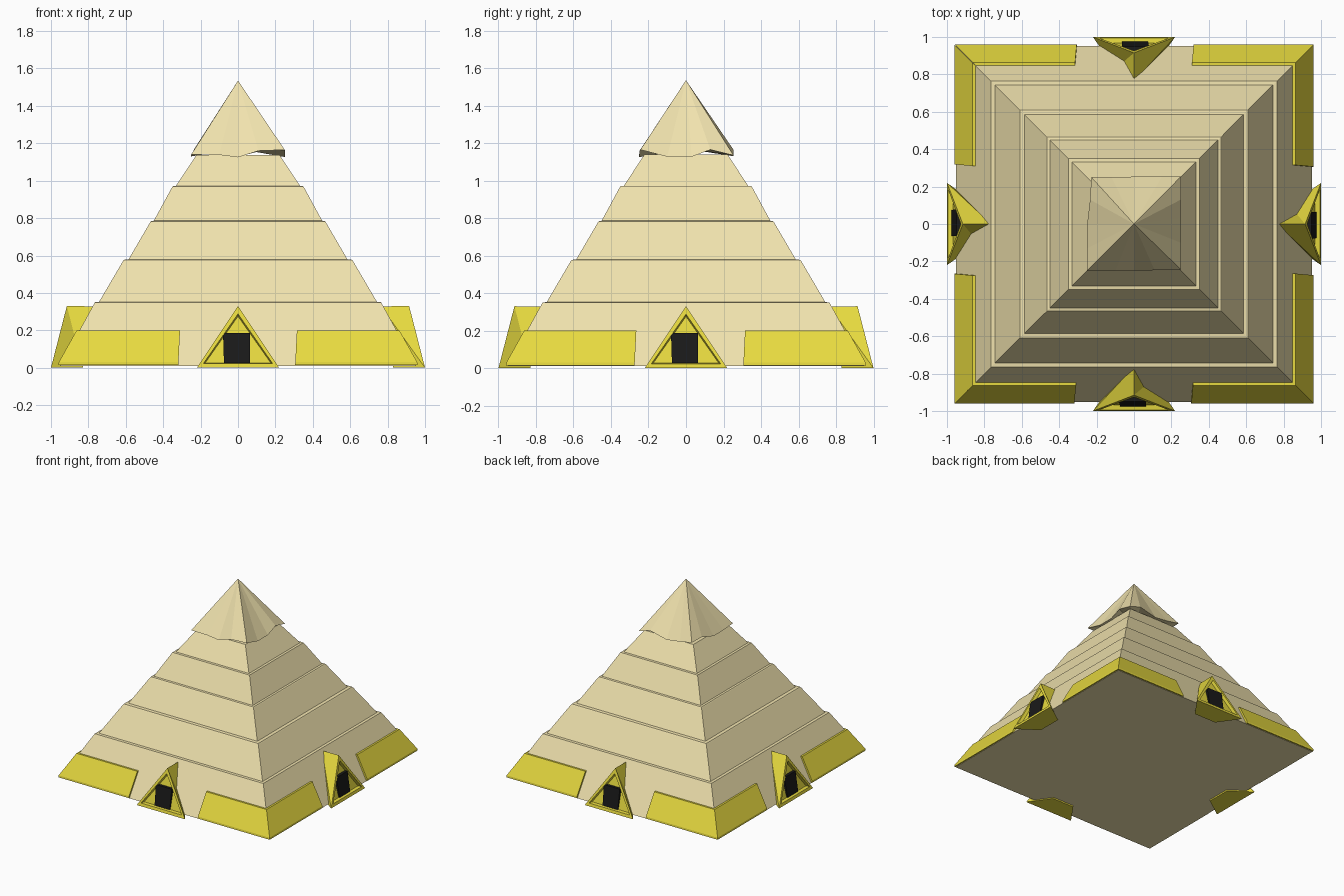
import bpy, bmesh, math
from mathutils import Matrix

if "Cube" in bpy.data.objects:
    bpy.data.objects.remove(bpy.data.objects["Cube"])


def material(name, rgb):
    m = bpy.data.materials.new(name)
    m.diffuse_color = (*rgb, 1)
    m.use_nodes = True
    m.node_tree.nodes["Principled BSDF"].inputs["Base Color"].default_value = m.diffuse_color
    return m


SAND = material("sand", (0.87, 0.76, 0.42))
GOLD = material("gold", (0.80, 0.70, 0.05))
BLACK = material("black", (0.01, 0.01, 0.01))


def build(name, verts, faces, mat, turn=0):
    """Mesh object, turned by quarter turns about z."""
    bm = bmesh.new()
    vs = [bm.verts.new(v) for v in verts]
    for f in faces:
        bm.faces.new([vs[i] for i in f])
    bmesh.ops.recalc_face_normals(bm, faces=bm.faces[:])
    bm.transform(Matrix.Rotation(turn * math.pi / 2, 4, 'Z'))
    me = bpy.data.meshes.new(name)
    bm.to_mesh(me)
    bm.free()
    me.materials.append(mat)
    ob = bpy.data.objects.new(name, me)
    bpy.context.collection.objects.link(ob)
    return ob


# Stepped body: square rings of (half width, height)
rings = [(0.952, 0.01), (0.765, 0.35), (0.743, 0.352), (0.615, 0.57),
         (0.61, 0.577), (0.585, 0.58), (0.47, 0.777), (0.465, 0.783),
         (0.45, 0.786), (0.35, 0.97), (0.332, 0.972), (0.222, 1.138)]
verts = [(sx * h, sy * h, z) for h, z in rings
         for sx, sy in ((-1, -1), (1, -1), (1, 1), (-1, 1))]
faces = [(4*r + i, 4*r + (i+1) % 4, 4*r + 4 + (i+1) % 4, 4*r + 4 + i)
         for r in range(len(rings) - 1) for i in range(4)]
n = len(verts)
faces += [(3, 2, 1, 0), (n - 4, n - 3, n - 2, n - 1)]
build("stepped_body", verts, faces, SAND)

# Capstone with a ragged lower edge, floating just above the body
edge = [(-.25, -.25, 1.14), (-.1, -.25, 1.138), (0, -.25, 1.125), (.11, -.247, 1.16),
        (.25, -.243, 1.165), (.25, -.1, 1.127), (.25, .03, 1.127), (.25, .13, 1.165),
        (.25, .253, 1.135), (.15, .253, 1.165), (0, .253, 1.13), (-.12, .25, 1.145),
        (-.228, .25, 1.165), (-.235, .13, 1.168), (-.25, 0, 1.13), (-.25, -.13, 1.13)]
k = len(edge)
faces = [(i, (i+1) % k, k) for i in range(k)] + [((i+1) % k, i, k + 1) for i in range(k)]
build("capstone", edge + [(0, 0, 1.535), (0, 0, 1.17)], faces, SAND)

# Corner panels: sloped cladding, mitred at the corners
profile = [(0.93, 0.015), (0.96, 0.015), (0.958, 0.03), (0.863, 0.2), (0.84, 0.2)]
p = len(profile)


def corner_panel(turn, side, gap):
    vs = [(side * h, -h, z) for h, z in profile]
    vs += [(side * (gap + 0.05 * side * (z - 0.1)), -h, z) for h, z in profile]
    fs = [(i, (i+1) % p, p + (i+1) % p, p + i) for i in range(p)]
    fs += [tuple(range(p)), tuple(range(p, 2 * p))]
    build("corner_panel", vs, fs, GOLD, turn)


# Porch: tapered wedge with a recessed triangular front
def on_front(x, z, depth=0.0):
    return (x, -1 + 0.2576 * z + depth, z)


def porch(turn):
    vs = [(-.22, -1, 0), (.22, -1, 0), (0, -.915, .33),         # front triangle
          (0, -.765, .328), (-.1, -.83, 0), (.1, -.83, 0),      # rear triangle
          on_front(-.185, .023), on_front(.185, .023), on_front(0, .288),
          (-.175, -.967, .026), (.175, -.967, .026), (0, -.905, .275)]
    fs = [(1, 5, 2), (2, 5, 3), (0, 2, 3), (0, 3, 4), (0, 4, 5, 1), (3, 5, 4)]
    for a in (0, 6):  # frame, then recess sides
        b = 6 if a == 0 else 9
        fs += [(a + i, a + (i+1) % 3, b + (i+1) % 3, b + i) for i in range(3)]
    fs.append((9, 10, 11))
    build("porch", vs, fs, GOLD, turn)

    # Doorway slab
    front = [(-.075, -.975, .026), (.063, -.975, .026), (.063, -.95, .186), (-.08, -.95, .186)]
    vs = front + [(x, y + .025, z) for x, y, z in front]
    fs = [(0, 1, 2, 3), (7, 6, 5, 4)] + [(i, (i+1) % 4, 4 + (i+1) % 4, 4 + i) for i in range(4)]
    build("doorway", vs, fs, BLACK, turn)


for t in range(4):
    porch(t)
    corner_panel(t, -1, 0.27 if t == 1 else 0.315)
    corner_panel(t, 1, 0.27 if t == 3 else 0.31)
